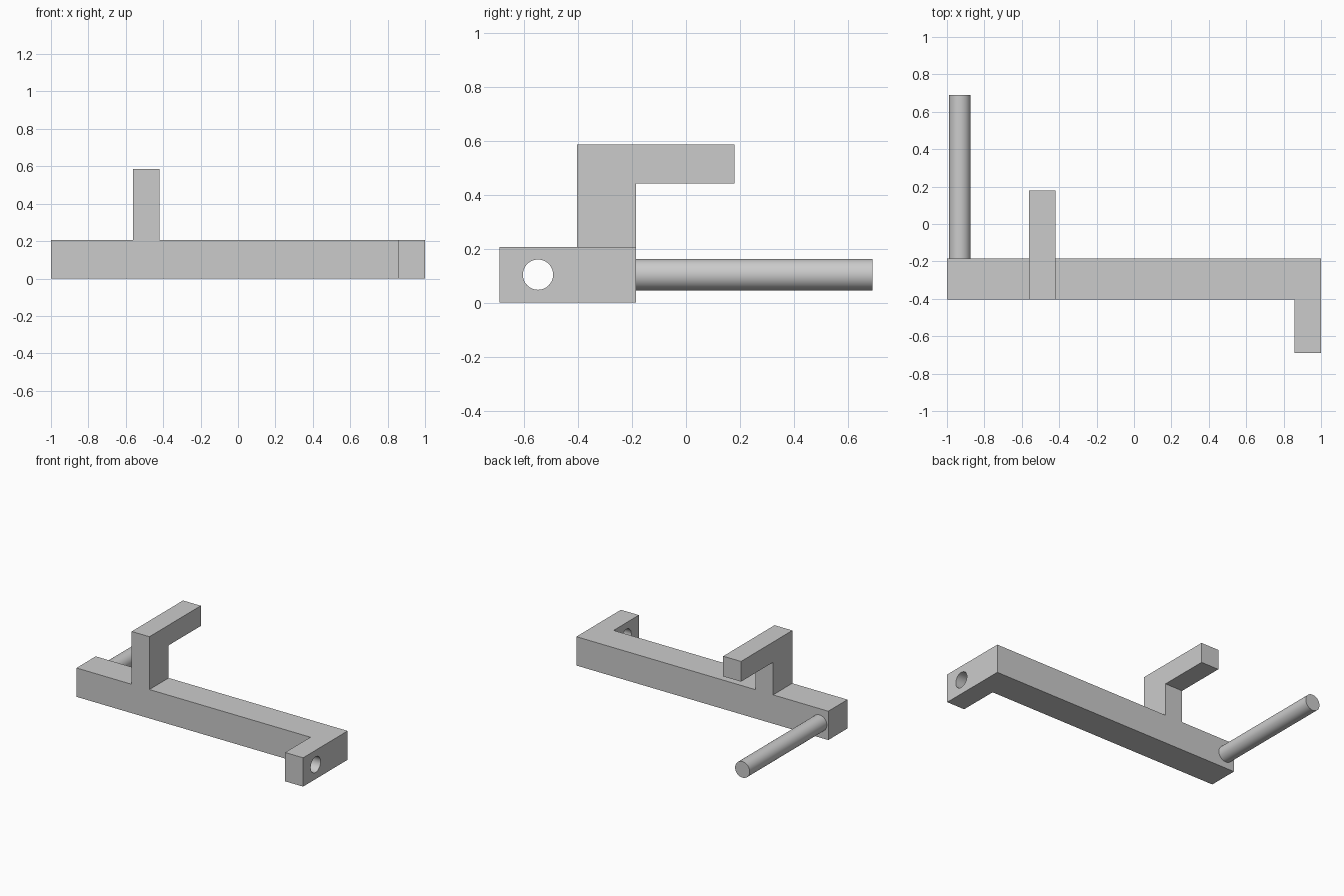
import bpy, bmesh, math
from mathutils import Matrix

if "Cube" in bpy.data.objects:
    bpy.data.objects.remove(bpy.data.objects["Cube"])

grey = bpy.data.materials.new("plain grey")
grey.diffuse_color = (0.6, 0.6, 0.6, 1)
grey.use_nodes = True
grey.node_tree.nodes["Principled BSDF"].inputs["Base Color"].default_value = grey.diffuse_color

Z_TOP = 0.207   # top of the bar
Z_MID = 0.104   # centre height of rod and hole


def finish(name, bm):
    bmesh.ops.recalc_face_normals(bm, faces=bm.faces)
    mesh = bpy.data.meshes.new(name)
    bm.to_mesh(mesh)
    bm.free()
    mesh.materials.append(grey)
    obj = bpy.data.objects.new(name, mesh)
    bpy.context.collection.objects.link(obj)
    return obj


def prism(name, points, direction):
    """Extrude a closed 3D outline along a direction."""
    bm = bmesh.new()
    face = bm.faces.new([bm.verts.new(p) for p in points])
    ext = bmesh.ops.extrude_face_region(bm, geom=[face])["geom"]
    bmesh.ops.translate(bm, vec=direction,
                        verts=[v for v in ext if isinstance(v, bmesh.types.BMVert)])
    return finish(name, bm)


def cylinder(name, centre, radius, length, axis):
    rot = Matrix.Rotation(math.pi / 2, 4, axis)
    bm = bmesh.new()
    bmesh.ops.create_cone(bm, cap_ends=True, segments=64, radius1=radius,
                          radius2=radius, depth=length,
                          matrix=Matrix.Translation(centre) @ rot)
    return finish(name, bm)


def activate(obj):
    bpy.ops.object.select_all(action="DESELECT")
    obj.select_set(True)
    bpy.context.view_layer.objects.active = obj


def combine(obj, tool, operation):
    mod = obj.modifiers.new(operation.lower(), "BOOLEAN")
    mod.operation, mod.object, mod.solver = operation, tool, "EXACT"
    activate(obj)
    bpy.ops.object.modifier_apply(modifier=mod.name)
    bpy.data.objects.remove(tool)


# L-shaped bar with the short arm pointing forward
outline = [(-1, -0.403), (0.857, -0.403), (0.857, -0.69),
           (1, -0.69), (1, -0.185), (-1, -0.185)]
bar = prism("bar", [(x, y, 0) for x, y in outline], (0, 0, Z_TOP))

# hook rising from the bar and bending backward
profile = [(-0.403, Z_TOP), (-0.185, Z_TOP), (-0.185, 0.441),
           (0.179, 0.441), (0.179, 0.586), (-0.403, 0.586)]
hook = prism("hook", [(-0.562, y, z) for y, z in profile], (0.141, 0, 0))
combine(bar, hook, "UNION")

# round hole through the short arm
hole = cylinder("hole_cutter", (0.93, -0.548, Z_MID), 0.056, 0.4, "Y")
combine(bar, hole, "DIFFERENCE")

# rod pointing backward from the far end
rod = cylinder("rod", (-0.931, 0.2525, Z_MID), 0.058, 0.875, "X")

for obj in (bar, rod):
    activate(obj)
    bpy.ops.object.shade_smooth_by_angle(angle=math.radians(30))
